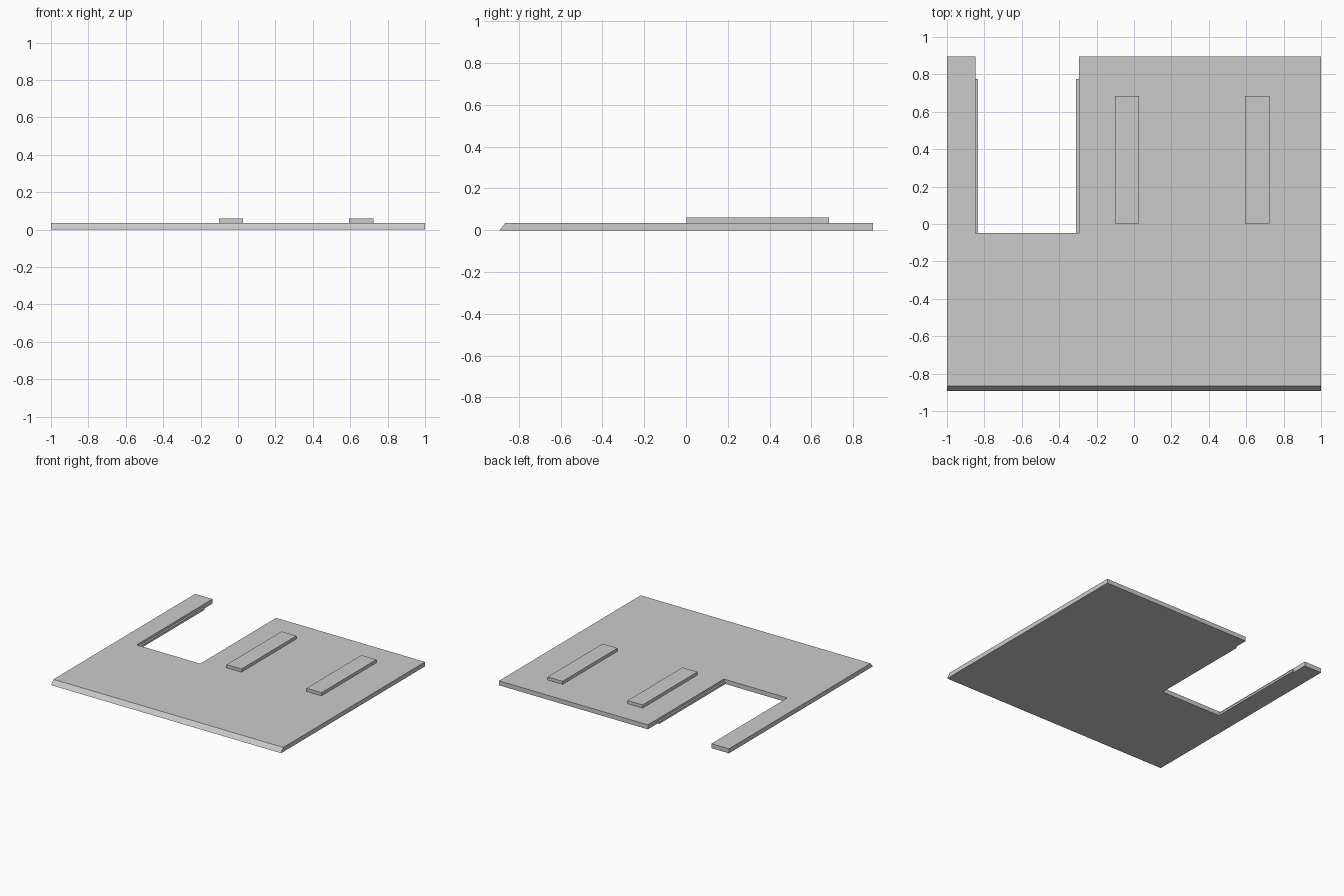
import bpy
import bmesh

if "Cube" in bpy.data.objects:
    bpy.data.objects.remove(bpy.data.objects["Cube"], do_unlink=True)

GREY = (0.6, 0.6, 0.6, 1)
mat = bpy.data.materials.new("plain grey")
mat.use_nodes = True
mat.diffuse_color = GREY
mat.node_tree.nodes["Principled BSDF"].inputs["Base Color"].default_value = GREY

THICK = 0.035
FRONT, BACK = -0.893, 0.895
SLOT_L, SLOT_R, SLOT_Y = -0.848, -0.295, -0.048


def prism(name, outline, z0, z1, front_slope=0):
    """Extrude a flat outline upward; optionally lean its front edge back."""
    bm = bmesh.new()
    base = bm.faces.new([bm.verts.new((x, y, z0)) for x, y in outline])
    front = min(y for x, y in outline)
    top = bmesh.ops.extrude_face_region(bm, geom=[base], use_keep_orig=True)
    for v in top["geom"]:
        if isinstance(v, bmesh.types.BMVert):
            v.co.z = z1
            if v.co.y < front + 0.001:
                v.co.y += front_slope
    bmesh.ops.recalc_face_normals(bm, faces=bm.faces)
    mesh = bpy.data.meshes.new(name)
    bm.to_mesh(mesh)
    bm.free()
    mesh.materials.append(mat)
    obj = bpy.data.objects.new(name, mesh)
    bpy.context.collection.objects.link(obj)


def box(name, x0, x1, y0, y1, z0, z1):
    prism(name, [(x0, y0), (x1, y0), (x1, y1), (x0, y1)], z0, z1)


# Notched plate with a bevelled front edge
prism("base_plate", [(-1, FRONT), (1, FRONT), (1, BACK), (SLOT_R, BACK),
                     (SLOT_R, SLOT_Y), (SLOT_L, SLOT_Y), (SLOT_L, BACK), (-1, BACK)],
      0, THICK, front_slope=0.028)

# Raised bars on top
for side, x in (("right", -0.102), ("left", 0.594)):
    box(side + "_bar", x, x + 0.13, 0.003, 0.685, THICK, 0.06)

# Thin ledges along the slot walls
box("slot_ledge_right", SLOT_L, SLOT_L + 0.014, SLOT_Y, 0.775, 0, 0.017)
box("slot_ledge_left", SLOT_R - 0.014, SLOT_R, SLOT_Y, 0.775, 0, 0.017)
